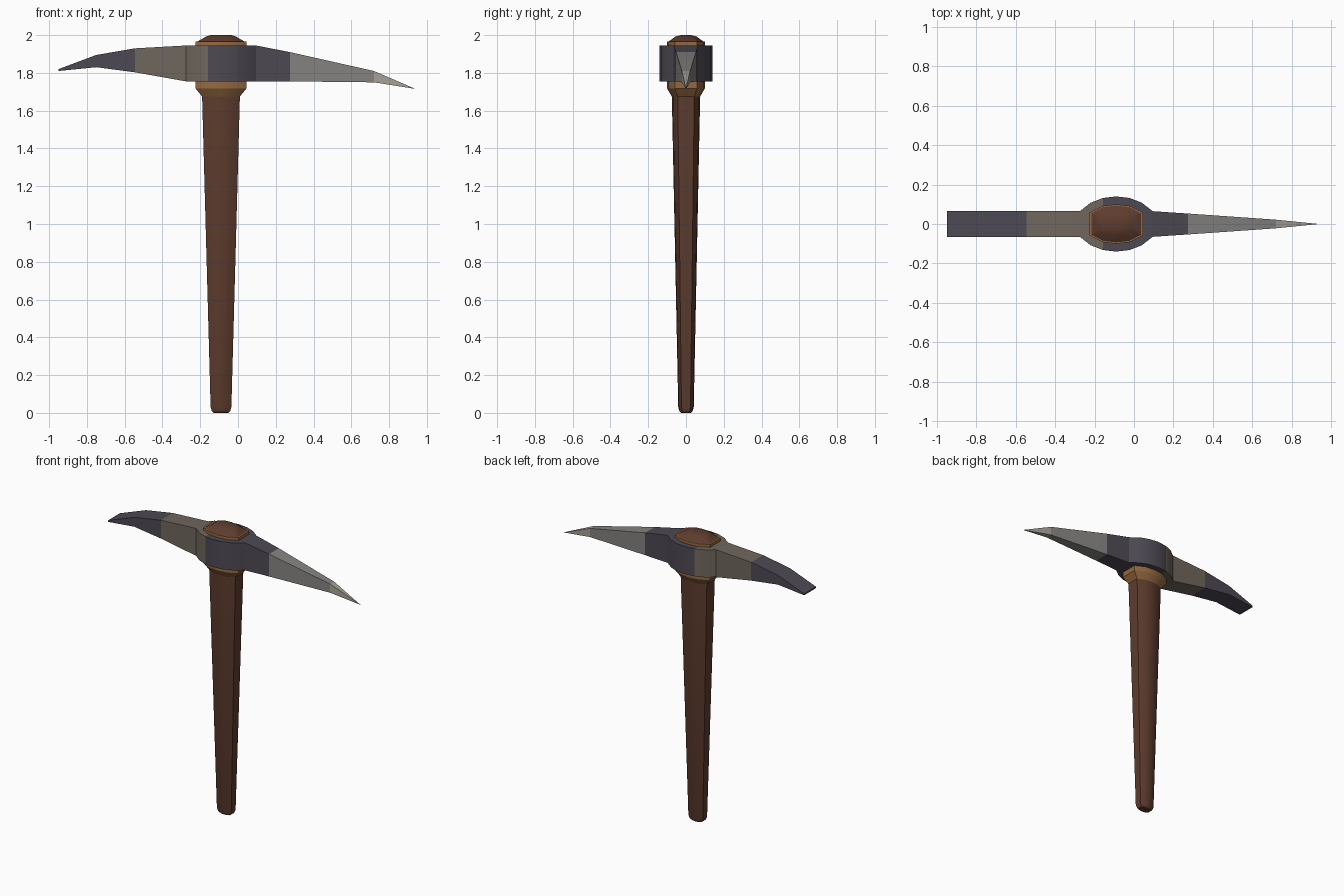
import bpy, bmesh

if "Cube" in bpy.data.objects:
    bpy.data.objects.remove(bpy.data.objects["Cube"])

CX = -0.09  # handle axis


def mat(name, srgb):
    m = bpy.data.materials.new(name)
    m.diffuse_color = [((c / 255 + 0.055) / 1.055) ** 2.4 for c in srgb] + [1]
    m.use_nodes = True
    m.node_tree.nodes["Principled BSDF"].inputs["Base Color"].default_value = m.diffuse_color
    return m


wood = mat("dark wood", (94, 60, 46))
tan = mat("tan wood", (148, 105, 65))
steel = mat("dark steel", (77, 73, 83))
rust = mat("brown steel", (112, 103, 93))
grey = mat("worn grey steel", (134, 132, 130))
pale = mat("pale tip steel", (168, 162, 152))


def loft(name, sections, colours):
    """Skin equal-length rings of points; colours holds one material per span."""
    bm = bmesh.new()
    rings = [[bm.verts.new(p) for p in s] for s in sections]
    mats = list(dict.fromkeys(colours))
    n = len(rings[0])
    for a, b, c in zip(rings, rings[1:], colours):
        for i in range(n):
            j = (i + 1) % n
            bm.faces.new((a[i], a[j], b[j], b[i])).material_index = mats.index(c)
    bm.faces.new(rings[0][::-1]).material_index = mats.index(colours[0])
    bm.faces.new(rings[-1]).material_index = mats.index(colours[-1])
    bmesh.ops.remove_doubles(bm, verts=bm.verts, dist=0.0005)
    bmesh.ops.recalc_face_normals(bm, faces=bm.faces)
    me = bpy.data.meshes.new(name)
    bm.to_mesh(me)
    bm.free()
    for m in mats:
        me.materials.append(m)
    ob = bpy.data.objects.new(name, me)
    bpy.context.collection.objects.link(ob)
    bpy.ops.object.select_all(action='DESELECT')
    ob.select_set(True)
    bpy.context.view_layer.objects.active = ob
    bpy.ops.object.shade_smooth_by_angle(angle=0.5)
    return ob


# Ten-sided lens outline shared by handle, collar and cap
quarter = [(1, 0.58), (0.52, 0.92), (0, 1), (-0.52, 0.92), (-1, 0.58)]
outline = quarter + [(-x, -y) for x, y in quarter]


def lens(z, rx, ry):
    return [(CX + x * rx, y * ry, z) for x, y in outline]


loft("handle", [lens(0, 0.038, 0.025), lens(0.008, 0.048, 0.034), lens(0.03, 0.055, 0.041),
                lens(1.675, 0.10, 0.075)], [wood] * 3)
loft("collar", [lens(1.675, 0.10, 0.075), lens(1.718, 0.135, 0.10),
                lens(1.965, 0.135, 0.10)], [tan] * 2)
loft("cap", [lens(1.96, 0.135, 0.10), lens(1.993, 0.078, 0.055),
             lens(2.0, 0.055, 0.025)], [wood] * 2)


# Pick head: rectangular stations along x as (x, half width, bottom, top)
def box_section(x, w, z0, z1):
    return [(x, -w, z0), (x, w, z0), (x, w, z1), (x, -w, z1)]


def head_part(name, stations, colours):
    return loft(name, [box_section(*s) for s in stations], colours)


head_part("adze_blade", [(-0.95, 0.065, 1.81, 1.82), (-0.75, 0.065, 1.83, 1.895),
                         (-0.545, 0.065, 1.803, 1.93), (-0.275, 0.065, 1.755, 1.945)],
          [steel, steel, rust])
head_part("eye", [(CX + dx, w, 1.755, 1.945) for dx, w in
                  [(-0.185, 0.065), (-0.13, 0.108), (-0.068, 0.132), (0, 0.14),
                   (0.068, 0.132), (0.13, 0.108), (0.185, 0.065)]],
          [rust] * 2 + [steel] * 4)
head_part("spike", [(0.095, 0.065, 1.755, 1.945), (0.275, 0.053, 1.755, 1.91),
                    (0.72, 0.022, 1.75, 1.81), (0.94, 0, 1.715, 1.715)],
          [steel, grey, pale])
